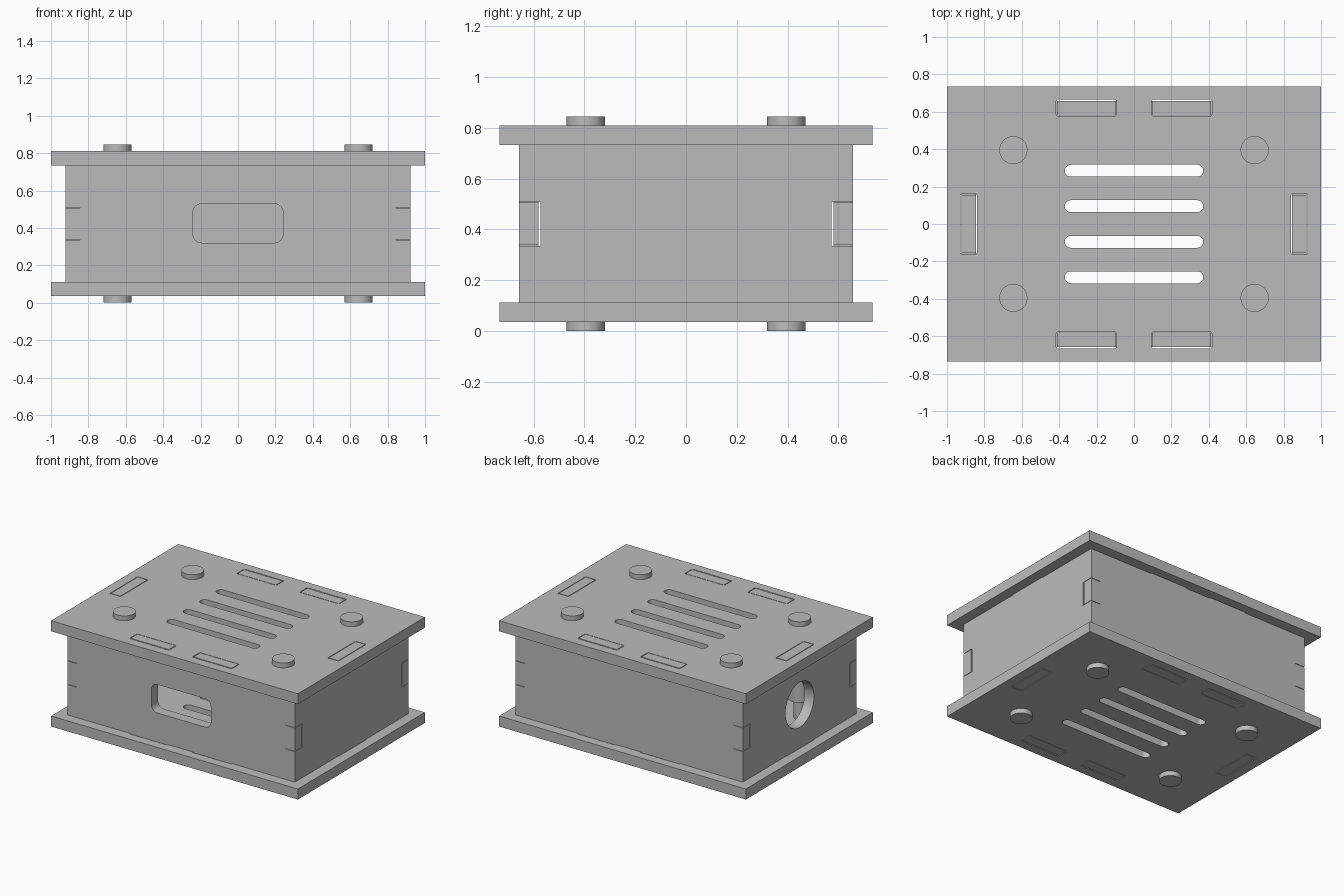
import bpy, bmesh
from math import pi, sin, cos, radians

cube = bpy.data.objects.get("Cube")
if cube:
    bpy.data.objects.remove(cube, do_unlink=True)

grey = bpy.data.materials.new("plain_grey")
grey.use_nodes = True
COLOUR = (0.5, 0.5, 0.5, 1)
grey.diffuse_color = COLOUR
grey.node_tree.nodes["Principled BSDF"].inputs["Base Color"].default_value = COLOUR

T = 0.077            # sheet thickness
MID = 0.4225         # middle height
LX, LY = 1.0, 0.735  # lid half size
WX, WY = 0.922, 0.658  # outer half size of the walls
TOP = 0.3875         # outer lid face above the middle
TAB_IN, TAB_OUT = 0.1, 0.41
SIDE_TAB = 0.155
FINGER = 0.085


def rounded(cx, cy, hx, hy, r, steps=10):
    """Rounded rectangle outline."""
    pts = []
    for k, (sx, sy) in enumerate([(1, 1), (-1, 1), (-1, -1), (1, -1)]):
        for i in range(steps + 1):
            a = (k + i / steps) * pi / 2
            p = (cx + sx * (hx - r) + r * cos(a), cy + sy * (hy - r) + r * sin(a))
            if not pts or abs(p[0] - pts[-1][0]) + abs(p[1] - pts[-1][1]) > 1e-5:
                pts.append(p)
    return pts


def circle(cx, cy, r, n=48):
    return [(cx + r * cos(2 * pi * i / n), cy + r * sin(2 * pi * i / n)) for i in range(n)]


def mirror_quarter(q):
    """Closed outline from the points of its upper right quarter."""
    half = q + [(x, -y) for x, y in reversed(q)]
    return half + [(-x, y) for x, y in reversed(half)]


def finish(obj):
    obj.data.materials.clear()
    obj.data.materials.append(grey)
    bpy.ops.object.select_all(action='DESELECT')
    obj.select_set(True)
    bpy.context.view_layer.objects.active = obj
    bpy.ops.object.shade_smooth_by_angle(angle=radians(30))


def sheet(name, loops, loc, rot=(0, 0, 0)):
    """Flat cut sheet: first loop is the outline, the rest are holes."""
    cu = bpy.data.curves.new(name, 'CURVE')
    cu.dimensions = '2D'
    cu.fill_mode = 'BOTH'
    cu.extrude = T / 2
    for loop in loops:
        sp = cu.splines.new('POLY')
        sp.points.add(len(loop) - 1)
        for p, (x, y) in zip(sp.points, loop):
            p.co = (x, y, 0, 1)
        sp.use_cyclic_u = True
    obj = bpy.data.objects.new(name, cu)
    bpy.context.collection.objects.link(obj)
    obj.location, obj.rotation_euler = loc, rot
    bpy.ops.object.select_all(action='DESELECT')
    obj.select_set(True)
    bpy.context.view_layer.objects.active = obj
    bpy.ops.object.convert(target='MESH')
    obj = bpy.context.view_layer.objects.active
    bm = bmesh.new()
    bm.from_mesh(obj.data)
    bmesh.ops.remove_doubles(bm, verts=bm.verts, dist=1e-5)
    bmesh.ops.recalc_face_normals(bm, faces=bm.faces)
    bm.to_mesh(obj.data)
    bm.free()
    finish(obj)


# Lids: vent slots and sockets for the wall tabs
loops = [[(-LX, -LY), (LX, -LY), (LX, LY), (-LX, LY)]]
loops += [rounded(0, y, 0.37, 0.032, 0.032) for y in (-0.285, -0.095, 0.095, 0.285)]
for s in (-1, 1):
    loops.append(rounded(s * (WX - T / 2), 0, T / 2 + 0.005, SIDE_TAB + 0.006, 0.008, 4))
    for t in (-1, 1):
        loops.append(rounded(s * (TAB_IN + TAB_OUT) / 2, t * (WY - T / 2 + 0.002),
                             0.161, T / 2 + 0.006, 0.01, 4))
for name, z in (("bottom_lid", MID - TOP + T / 2), ("top_lid", MID + TOP - T / 2)):
    sheet(name, loops, (0, 0, z))

# Front and back walls with tabs and corner fingers
low = TOP - T
long_wall = mirror_quarter([(TAB_IN, low), (TAB_IN, TOP), (TAB_OUT, TOP), (TAB_OUT, low),
                            (WX - T, low), (WX - T, FINGER), (WX, FINGER)])
window = rounded(0, 0.002, 0.24, 0.104, 0.045)
for name, s, holes in (("front_wall", -1, [window]), ("back_wall", 1, [])):
    sheet(name, [long_wall] + holes, (0, s * (WY - T / 2), MID), (pi / 2, 0, 0))

# Side walls, notched for the fingers
NOTCH = FINGER + 0.003
short_wall = mirror_quarter([(SIDE_TAB, TOP), (SIDE_TAB, low), (WY, low),
                             (WY, NOTCH), (WY - T - 0.007, NOTCH)])
port = circle(0, 0.005, 0.165)
for name, s, holes in (("left_wall", 1, []), ("right_wall", -1, [port])):
    sheet(name, [short_wall] + holes, (s * (WX - T / 2), 0, MID), (pi / 2, 0, pi / 2))


def cylinder(name, x, y, r, z0, z1):
    bpy.ops.mesh.primitive_cylinder_add(vertices=48, radius=r, depth=z1 - z0,
                                        location=(x, y, (z0 + z1) / 2))
    obj = bpy.context.object
    obj.name = name
    finish(obj)


# Corner bolts: foot, thin shaft and wide sleeve with its head
for x in (-0.645, 0.645):
    for y in (-0.395, 0.395):
        cylinder("bolt_foot", x, y, 0.075, 0, 0.1)
        cylinder("bolt_shaft", x, y, 0.04, 0.09, 0.26)
        cylinder("bolt_sleeve", x, y, 0.075, 0.25, 0.845)
